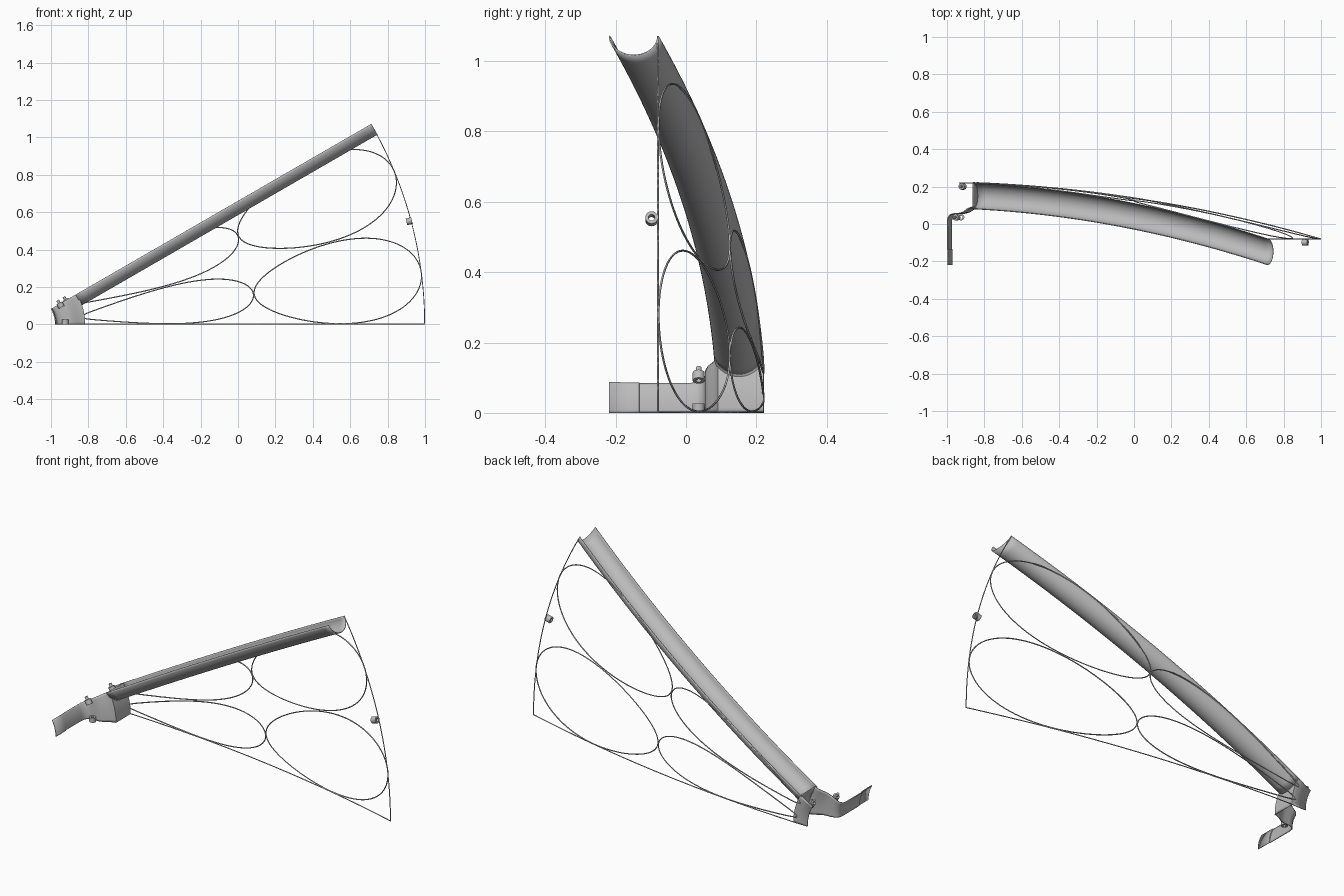
import bpy, bmesh, math
from mathutils import Vector, Matrix

if "Cube" in bpy.data.objects:
    bpy.data.objects.remove(bpy.data.objects["Cube"])

APEX = -1.144          # x of the sector's axis, which runs along y
RIM = 2.144            # outer radius
HUB = 0.318            # radius where the frame starts
SECTOR = math.radians(30)

grey = bpy.data.materials.new("grey metal")
grey.use_nodes = True
grey.diffuse_color = (0.5, 0.5, 0.5, 1)
grey.node_tree.nodes["Principled BSDF"].inputs["Base Color"].default_value = (0.5, 0.5, 0.5, 1)


def polar(r, angle, y):
    return Vector((APEX + r * math.cos(angle), y, r * math.sin(angle)))


def dish(r):
    return 0.226 - 0.0665 * r * r


def finish(obj, thickness=0, angle=40):
    obj.data.materials.append(grey)
    bpy.ops.object.select_all(action='DESELECT')
    obj.select_set(True)
    bpy.context.view_layer.objects.active = obj
    if thickness:
        mod = obj.modifiers.new("wall", 'SOLIDIFY')
        mod.thickness = thickness
        mod.offset = 0
    bpy.ops.object.shade_smooth_by_angle(angle=math.radians(angle))


def grid_sheet(name, rows, thickness):
    """Skin a list of equally long point rows."""
    bm = bmesh.new()
    verts = [[bm.verts.new(p) for p in row] for row in rows]
    for a, b in zip(verts, verts[1:]):
        for i in range(len(a) - 1):
            bm.faces.new((a[i], a[i + 1], b[i + 1], b[i]))
    bmesh.ops.recalc_face_normals(bm, faces=bm.faces)
    mesh = bpy.data.meshes.new(name)
    bm.to_mesh(mesh)
    bm.free()
    obj = bpy.data.objects.new(name, mesh)
    bpy.context.collection.objects.link(obj)
    finish(obj, thickness)


def wire(name, points, radius, closed=False):
    curve = bpy.data.curves.new(name, 'CURVE')
    curve.dimensions = '3D'
    curve.bevel_depth = radius
    curve.bevel_resolution = 1
    spline = curve.splines.new('POLY')
    spline.points.add(len(points) - 1)
    for point, p in zip(spline.points, points):
        point.co = (*p, 1)
    spline.use_cyclic_u = closed
    obj = bpy.data.objects.new(name, curve)
    bpy.context.collection.objects.link(obj)
    bpy.ops.object.select_all(action='DESELECT')
    obj.select_set(True)
    bpy.context.view_layer.objects.active = obj
    bpy.ops.object.convert(target='MESH')
    finish(bpy.context.object, angle=60)


def tube(name, centre, axis, length, outer, inner):
    """Short hollow sleeve along an axis."""
    spin = Vector(axis).to_track_quat('Z', 'Y').to_matrix().to_4x4()
    place = Matrix.Translation(centre) @ spin
    profile = [(outer, -1), (outer, 1), (inner, 1), (inner, -1), (outer, -1)]
    rows = []
    for i in range(25):
        t = math.tau * i / 24
        rows.append([place @ Vector((r * math.cos(t), r * math.sin(t), h * length / 2))
                     for r, h in profile])
    grid_sheet(name, rows, 0)


# Half-round gutter following the dished upper edge
up = Vector((-math.sin(SECTOR), 0, math.cos(SECTOR)))
rows = []
for i in range(41):
    r = HUB + (RIM - HUB) * i / 40
    edge = polar(r, SECTOR, dish(r) - 0.069)
    rows.append([edge + Vector((0, 0.069 * math.cos(t), 0)) - up * 0.064 * math.sin(t)
                 for t in (math.pi * k / 20 for k in range(21))])
grid_sheet("gutter", rows, 0.004)

# Thin wires along the lower edge and the outer rim
steps = [i / 48 for i in range(49)]
radii = [HUB + (RIM - HUB) * s for s in steps]
wire("lower_edge_wire", [polar(r, 0, dish(r)) + Vector((0, 0, 0.002)) for r in radii], 0.0025)
wire("rim_wire", [polar(RIM - 0.002, SECTOR * s, dish(RIM)) for s in steps], 0.0025)

# Four loops, each filling one quarter of the sector
for ring, r_in, r_out in (("inner", 0.305, 1.239), ("outer", 1.239, RIM)):
    for side, part in (("lower", 0.25), ("upper", 0.75)):
        pts = []
        for i in range(96):
            t = math.tau * i / 96
            r = (r_in + r_out) / 2 + ((r_out - r_in) / 2 - 0.002) * math.cos(t)
            swing = SECTOR / 4 - 0.004 / r
            pts.append(polar(r, SECTOR * part + swing * math.sin(t), dish(r) + 0.001))
        wire(f"{ring}_{side}_loop", pts, 0.003, True)

# Hub bracket: thin bent profile swept around the axis, with a back flange
profile = [(0.172, -0.219), (0.172, -0.135), (0.168, -0.134), (0.168, 0.01),
           (0.172, 0.035), (0.185, 0.05), (0.21, 0.056), (0.24, 0.057),
           (0.265, 0.064), (0.29, 0.08), (0.31, 0.088), (0.325, 0.092),
           (0.325, 0.219), (0.24, 0.219)]
rows = [[polar(r, SECTOR * k / 12, y) for r, y in profile] for k in range(13)]
grid_sheet("hub_bracket", rows, 0.005)

# Sleeves on the bracket and on the rim
tube("lower_hub_sleeve", polar(0.22, 0, 0.036) + Vector((0, 0, 0.013)), (0, 0, 1), 0.026, 0.017, 0.008)
for name, r, y in (("front_hub_sleeve", 0.22, 0.036), ("back_hub_sleeve", 0.258, 0.2)):
    seat = polar(r, SECTOR, y)
    tube(name, seat - up * 0.008, up, 0.026, 0.017, 0.008)
    tube(name + "_pin", seat + up * 0.006, up, 0.032, 0.008, 0.001)
mid = SECTOR * 0.5
tube("rim_sleeve", polar(RIM - 0.012, mid, dish(RIM) - 0.018),
     (math.cos(mid), 0, math.sin(mid)), 0.03, 0.018, 0.009)
